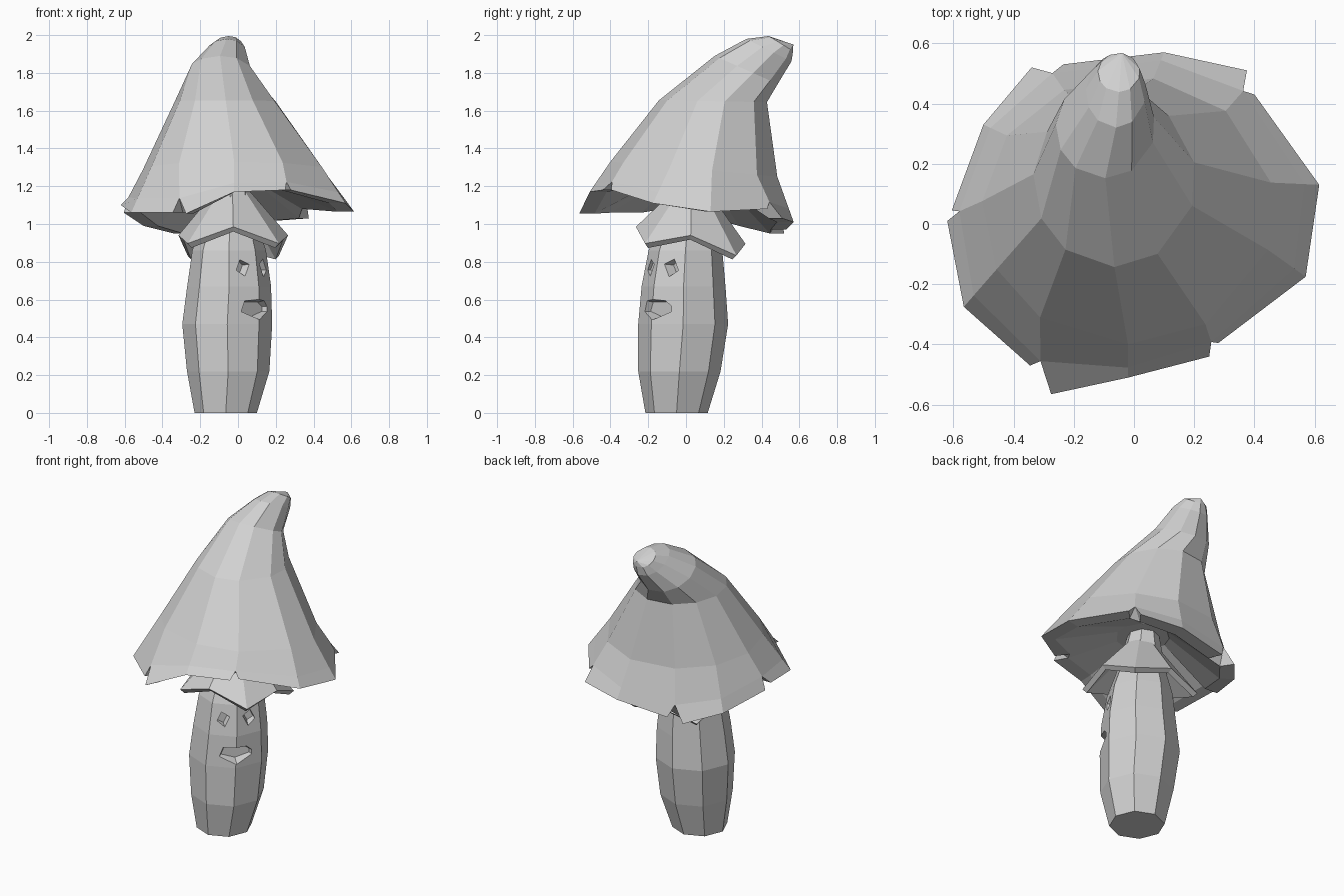
import bpy, bmesh
from math import sin, cos, radians
from mathutils import Vector

cube = bpy.data.objects.get("Cube")
if cube:
    bpy.data.objects.remove(cube, do_unlink=True)

grey = bpy.data.materials.new("plain grey")
grey.use_nodes = True
COLOUR = (0.64, 0.64, 0.64, 1)
grey.diffuse_color = COLOUR
grey.node_tree.nodes["Principled BSDF"].inputs["Base Color"].default_value = COLOUR


def finish(name, bm):
    mesh = bpy.data.meshes.new(name)
    bm.to_mesh(mesh)
    bm.free()
    mesh.materials.append(grey)
    obj = bpy.data.objects.new(name, mesh)
    bpy.context.collection.objects.link(obj)
    return obj


def ring(bm, angles, cx, cy, rx, ry, z, tilt=0):
    """Ring of vertices; tilt raises the front edge and lowers the back."""
    return [bm.verts.new((cx + rx * cos(radians(a)), cy + ry * sin(radians(a)),
                          z - tilt * sin(radians(a)))) for a in angles]


def bridge(bm, low, high):
    n = len(low)
    for i in range(n):
        j = (i + 1) % n
        bm.faces.new((low[i], low[j], high[j], high[i]))


def apply_cut(obj, cutter):
    mod = obj.modifiers.new("cut", 'BOOLEAN')
    mod.operation = 'DIFFERENCE'
    mod.solver = 'EXACT'
    mod.object = cutter
    bpy.context.view_layer.objects.active = obj
    bpy.ops.object.modifier_apply(modifier=mod.name)
    bpy.data.objects.remove(cutter, do_unlink=True)


OCTAGON = range(0, 360, 45)

# Stem: bulging octagonal column
bm = bmesh.new()
levels = [(0, -.065, -.05, .165), (.22, -.052, -.035, .218), (.47, -.057, -.015, .238),
          (.67, -.047, -.013, .222), (.86, -.047, -.003, .195), (1.0, -.045, .01, .15),
          (1.4, -.04, .05, .06)]
rings = [ring(bm, OCTAGON, cx, cy, r, r, z) for z, cx, cy, r in levels]
for low, high in zip(rings, rings[1:]):
    bridge(bm, low, high)
bm.faces.new(rings[0][::-1])
bm.faces.new(rings[-1])
stem = finish("stem", bm)

# Face: mouth and eyes cut into the corner between front and left
out = Vector((1, -1, 0)).normalized()
side = Vector((1, 1, 0)).normalized()
axis = Vector((-.055, -.017, 0))


def face_cutter(name, outline, u, z, depth):
    bm = bmesh.new()
    base = axis + side * u + Vector((0, 0, z))
    inner, outer = [[bm.verts.new(base + out * d + side * (p * s) + Vector((0, 0, q * s)))
                     for p, q in outline] for d, s in ((depth, .8), (depth + .1, 1.3))]
    bridge(bm, inner, outer)
    bm.faces.new(inner[::-1])
    bm.faces.new(outer)
    bmesh.ops.recalc_face_normals(bm, faces=bm.faces)
    return finish(name, bm)


mouth = [(-.105, -.015), (0, -.05), (.105, -.015), (.105, .015), (.065, .045), (-.08, .045)]
eye = [(-.038, -.016), (.008, -.046), (.038, .016), (-.008, .046)]
apply_cut(stem, face_cutter("mouth_cutter", mouth, .008, .55, .165))
apply_cut(stem, face_cutter("eye_cutter", eye, -.065, .77, .145))
apply_cut(stem, face_cutter("eye_cutter", [(-p, q) for p, q in eye][::-1], .092, .77, .13))

# Skirt: zigzag collar around the stem
bm = bmesh.new()
top = ring(bm, OCTAGON, -.03, .03, .07, .07, 1.2)
hem = ring(bm, OCTAGON, -.025, .025, .29, .29, .94, .045)
for v in hem[1::2]:
    v.co += Vector(((v.co.x + .025) * .18, (v.co.y - .025) * .18, -.075))
bridge(bm, hem, top)
mod = finish("skirt", bm).modifiers.new("thickness", 'SOLIDIFY')
mod.thickness = .035
mod.offset = -1

# Cap: bent cone on eleven spokes
bm = bmesh.new()
spokes = [-127, -90, -58, -17, 12, 48, 80, 116, 146, 176, 206]
N = len(spokes)
shape = [(-.02, .045, .485, .445, 1.29, .04), (-.065, .145, .27, .288, 1.65, .005),
         (-.095, .32, .165, .168, 1.815, .075), (-.06, .44, .1, .12, 1.92, .06),
         (-.05, .503, .07, .065, 1.955, .04)]
rings = [ring(bm, spokes, *s) for s in shape]
for low, high in zip(rings, rings[1:]):
    bridge(bm, low, high)
tip = bm.verts.new((-.04, .568, 1.95))
for i in range(N):
    bm.faces.new((rings[-1][i], rings[-1][(i + 1) % N], tip))

# Brim: five flaps with a thick lip, each hanging from its own span of spokes
flaps = [
    (0, [(-.275, -.565, 1.055), (-.02, -.51, 1.17), (.25, -.44, 1.18)]),
    (2, [(.28, -.395, 1.18), (.57, -.175, 1.11), (.615, .13, 1.065), (.4, .43, 1.08)]),
    (5, [(.375, .51, 1.03), (.1, .57, 1.01), (-.235, .53, .97)]),
    (7, [(-.34, .52, .95), (-.5, .33, .99), (-.605, .045, 1.06)]),
    (9, [(-.62, .01, 1.1), (-.565, -.275, 1.06), (-.345, -.47, 1.06)]),
]
hanging = [[] for _ in spokes]
for start, points in flaps:
    for k, p in enumerate(points):
        hanging[(start + k) % N].append(Vector(p))
seam = []
for upper, points in zip(rings[0], hanging):
    middle = sum(points, Vector()) / len(points)
    seam.append(bm.verts.new(middle.lerp(upper.co, .3)))
bridge(bm, seam, rings[0])

# Underside: shallow ceiling from the lips in to the stem
ceiling = ring(bm, spokes, -.04, .03, .16, .16, 1.24)
bm.faces.new(ceiling)
ends = []
for start, points in flaps:
    edge = [bm.verts.new(p) for p in points]
    lip = [bm.verts.new(Vector(p) - Vector((p[0], p[1], 0)).normalized() * .09) for p in points]
    for k in range(len(edge) - 1):
        a, b = (start + k) % N, (start + k + 1) % N
        bm.faces.new((edge[k], edge[k + 1], seam[b], seam[a]))
        bm.faces.new((edge[k], lip[k], lip[k + 1], edge[k + 1]))
        bm.faces.new((lip[k], ceiling[a], ceiling[b], lip[k + 1]))
    for k, spoke in ((0, start), (-1, (start + len(edge) - 1) % N)):
        bm.faces.new((edge[k], lip[k], seam[spoke]))
    ends.append((start, lip[0], lip[-1]))
for i, (start, first, _) in enumerate(ends):
    last = ends[i - 1][2]
    bm.faces.new((first, last, seam[start]))
    bm.faces.new((last, first, ceiling[start]))
bmesh.ops.recalc_face_normals(bm, faces=bm.faces)
finish("cap", bm)
